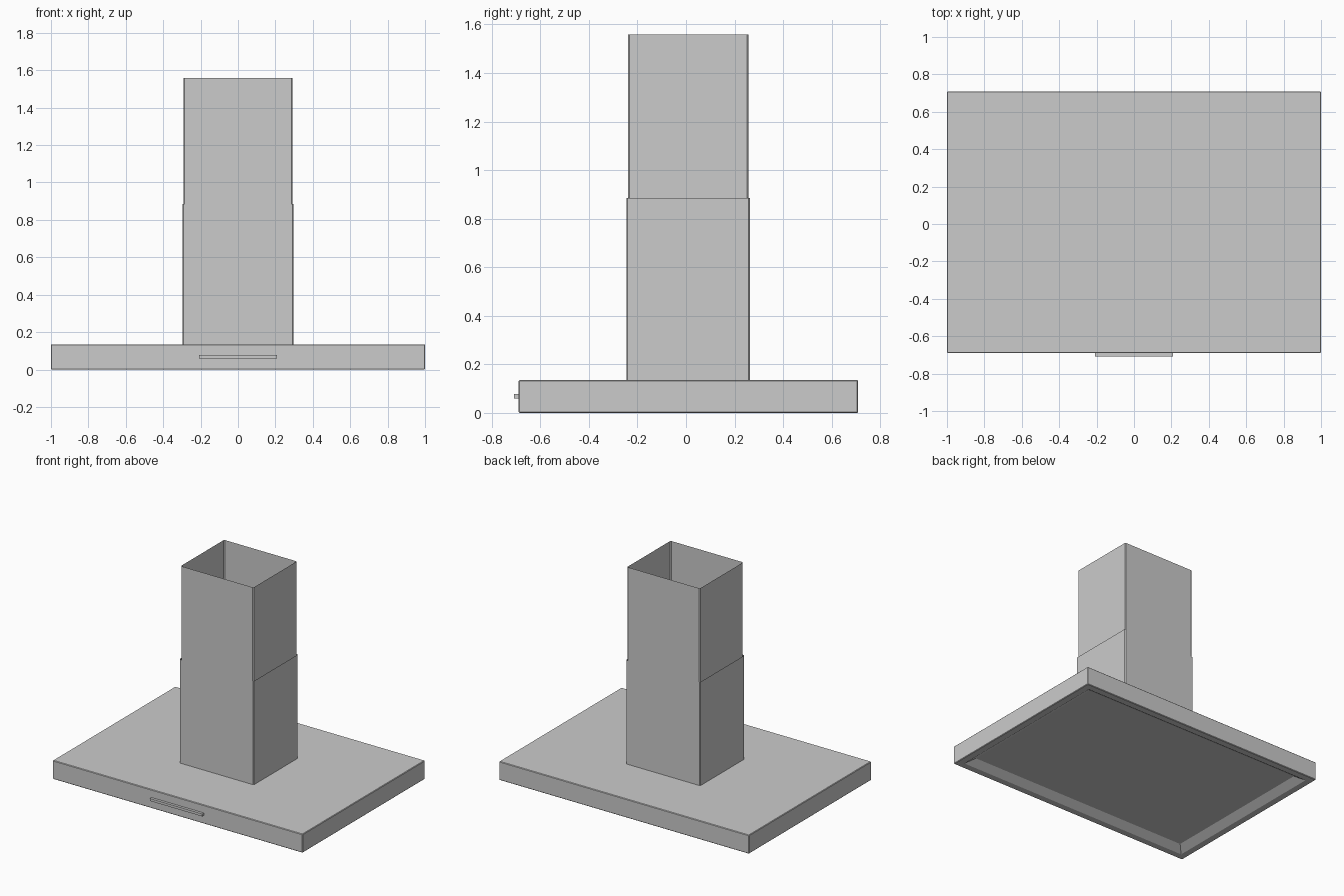
import bpy
import bmesh
from mathutils import Vector

old = bpy.data.objects.get("Cube")
if old:
    bpy.data.objects.remove(old, do_unlink=True)

# Brushed steel, used everywhere
steel = bpy.data.materials.new("steel grey")
steel.use_nodes = True
GREY = (0.6, 0.6, 0.6, 1)
steel.diffuse_color = GREY
steel.node_tree.nodes["Principled BSDF"].inputs["Base Color"].default_value = GREY


def box(low, high):
    """Box mesh between two corners."""
    bm = bmesh.new()
    bmesh.ops.create_cube(bm, size=1)
    low, high = Vector(low), Vector(high)
    bmesh.ops.scale(bm, vec=high - low, verts=bm.verts)
    bmesh.ops.translate(bm, vec=(low + high) / 2, verts=bm.verts)
    return bm


def chamfer(bm, edges, width):
    bmesh.ops.bevel(bm, geom=list(edges), offset=width, segments=1,
                    profile=0.5, affect='EDGES')
    bm.normal_update()


def finish(bm, name):
    mesh = bpy.data.meshes.new(name)
    bm.to_mesh(mesh)
    bm.free()
    mesh.materials.append(steel)
    obj = bpy.data.objects.new(name, mesh)
    bpy.context.collection.objects.link(obj)
    return obj


def tube(name, low, high):
    """Open sheet-metal duct with chamfered upright corners."""
    bm = box(low, high)
    uprights = [e for e in bm.edges
                if abs(e.verts[0].co.z - e.verts[1].co.z) > 0.1]
    chamfer(bm, uprights, 0.006)
    ends = [f for f in bm.faces if abs(f.normal.z) > 0.9]
    bmesh.ops.delete(bm, geom=ends, context='FACES')
    return finish(bm, name)


# Canopy: flat rim, then sloping sides up to a shallow recessed panel
bm = box((-1, -0.69, 0), (1, 0.709, 0.135))
chamfer(bm, bm.edges, 0.004)
under = min(bm.faces, key=lambda f: f.normal.z)
bmesh.ops.inset_region(bm, faces=[under], thickness=0.047, use_even_offset=True)
bmesh.ops.inset_region(bm, faces=[under], thickness=0.055, use_even_offset=True)
bmesh.ops.translate(bm, vec=(0, 0, 0.036), verts=under.verts)
finish(bm, "canopy")

# Telescoping chimney
tube("lower_chimney", (-0.298, -0.246, 0.134), (0.298, 0.263, 0.885))
tube("upper_chimney", (-0.291, -0.239, 0.8), (0.291, 0.257, 1.558))

# Control bar on the front edge
bm = box((-0.209, -0.709, 0.06), (0.209, -0.688, 0.078))
finish(bm, "control_bar")
